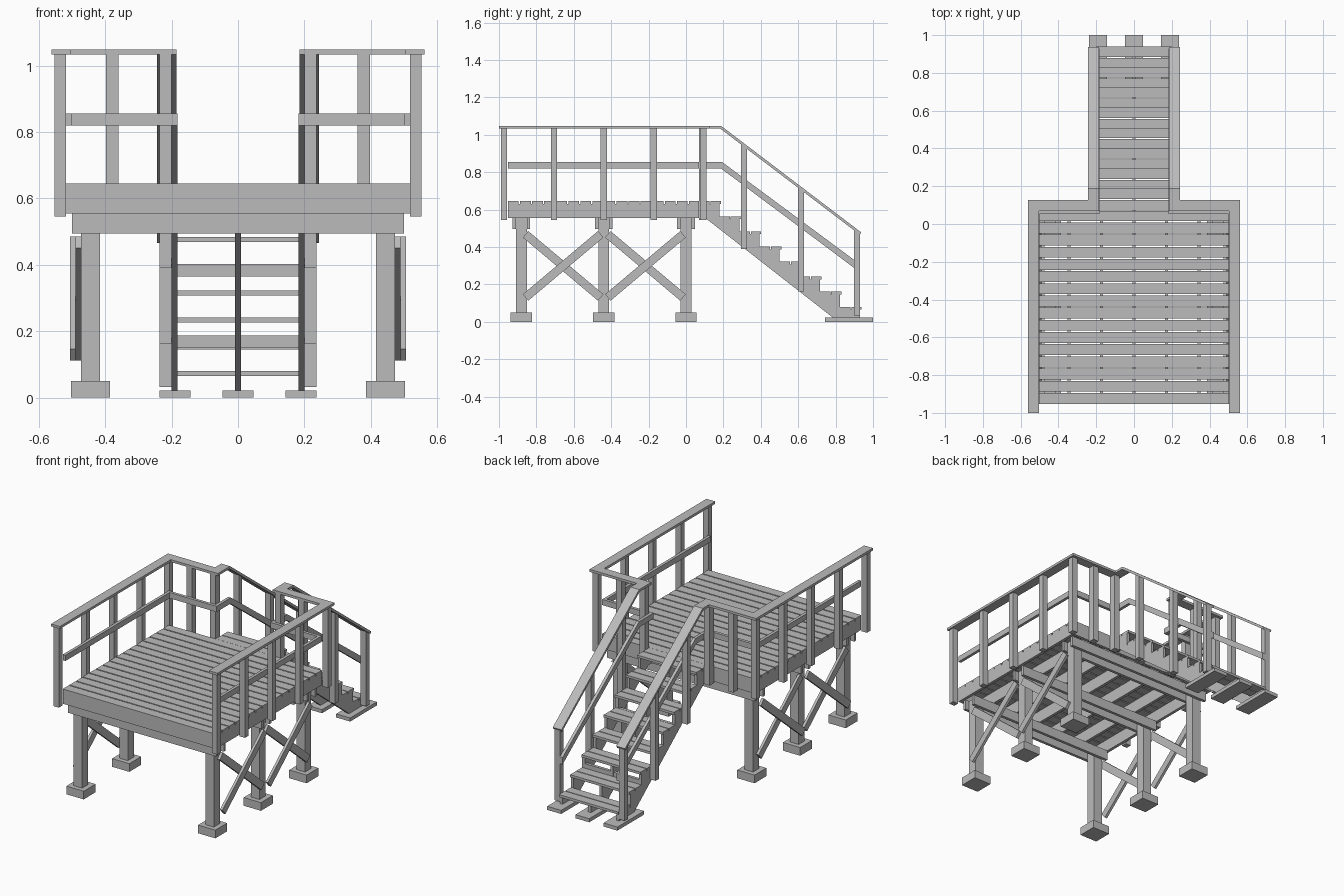
import bpy, bmesh, math

if "Cube" in bpy.data.objects:
    bpy.data.objects.remove(bpy.data.objects["Cube"])

wood = bpy.data.materials.new("grey timber")
wood.diffuse_color = (0.5, 0.5, 0.5, 1)
wood.use_nodes = True
wood.node_tree.nodes["Principled BSDF"].inputs["Base Color"].default_value = wood.diffuse_color


def finish(name, bm):
    bmesh.ops.recalc_face_normals(bm, faces=bm.faces)
    me = bpy.data.meshes.new(name)
    bm.to_mesh(me)
    bm.free()
    me.materials.append(wood)
    ob = bpy.data.objects.new(name, me)
    bpy.context.collection.objects.link(ob)
    return ob


def box(name, x0, x1, y0, y1, z0, z1):
    bm = bmesh.new()
    bmesh.ops.create_cube(bm, size=1)
    for v in bm.verts:
        v.co = (x0 if v.co.x < 0 else x1, y0 if v.co.y < 0 else y1, z0 if v.co.z < 0 else z1)
    return finish(name, bm)


def profile(name, pts, x0, x1):
    """Extrude a side-view (y, z) outline from x0 to x1."""
    bm = bmesh.new()
    f = bm.faces.new([bm.verts.new((x0, y, z)) for y, z in pts])
    r = bmesh.ops.extrude_face_region(bm, geom=[f])
    for g in r["geom"]:
        if isinstance(g, bmesh.types.BMVert):
            g.co.x = x1
    return finish(name, bm)


def both(fn, name, x0, x1, *args):
    """Build a part on the right and its mirror image on the left."""
    if fn is box:
        box(name + "_right", x0, x1, *args)
        box(name + "_left", -x1, -x0, *args)
    else:
        profile(name + "_right", args[0], x0, x1)
        profile(name + "_left", args[0], -x1, -x0)


def strip(a, b, w):
    """Rectangle outline of width w around the line a-b."""
    dy, dz = b[0] - a[0], b[1] - a[1]
    l = math.hypot(dy, dz)
    ny, nz = -dz / l * w / 2, dy / l * w / 2
    return [(a[0] + ny, a[1] + nz), (b[0] + ny, b[1] + nz),
            (b[0] - ny, b[1] - nz), (a[0] - ny, a[1] - nz)]


DECK, T = 0.645, 0.015          # deck surface height, board thickness
FRONT, BACK, HALF = -0.952, 0.07, 0.517
rows = [-0.88, -0.44, 0.0]

# Footings, support posts and paired beams
for y in rows:
    both(box, "footing", 0.386, 0.503, y - 0.057, y + 0.057, 0, 0.05)
    both(box, "support_post", 0.416, 0.473, y - 0.029, y + 0.029, 0.05, 0.555)
    for s in (-1, 1):
        a, b = sorted((y + s * 0.029, y + s * 0.047))
        box("beam", -0.5, 0.5, a, b, 0.495, 0.555)

# Diagonal cross braces in two layers on each side
for y0, y1 in zip(rows, rows[1:]):
    a, b = y0 + 0.022, y1 - 0.016
    both(profile, "brace_inner", 0.473, 0.489, strip((a, 0.468), (b, 0.13), 0.045))
    both(profile, "brace_outer", 0.489, 0.505, strip((a, 0.13), (b, 0.468), 0.045))

# Rim boards and joists
box("front_rim", -HALF, HALF, FRONT, FRONT + 0.018, 0.555, DECK - T)
box("back_rim", -HALF, HALF, BACK - 0.018, BACK, 0.555, DECK - T)
both(box, "side_rim", HALF - 0.018, HALF, FRONT + 0.018, BACK - 0.018, 0.555, DECK - T)
for i in range(-2, 3):
    box("joist", i * 0.172 - 0.009, i * 0.172 + 0.009, FRONT + 0.018, BACK - 0.018, 0.555, DECK - T)

# Deck boards
for i in range(16):
    y = FRONT + i * 0.0645
    box("deck_board", -HALF, HALF, y, min(y + 0.0575, BACK), DECK - T, DECK)

# Stairs: landing plus seven treads of two boards
RISE, RUN, Y0 = 0.0807, 0.1075, 0.187
outline = [(BACK, 0.555), (BACK, DECK - T)]
for k in range(8):
    z, end = DECK - k * RISE, Y0 + k * RUN
    start = end - 0.116
    for j in range(2):
        a = start + j * 0.0605
        box("tread_board", -0.2, 0.2, a, a + 0.0555, z - T, z)
    outline += [(end - 0.009, z - T), (end - 0.009, z - RISE - T if k < 7 else 0.022)]
outline += [(0.786, 0.022), (0.103, 0.555)]
both(profile, "stringer", 0.182, 0.2, outline)
profile("middle_stringer", outline, -0.009, 0.009)
for y, z in ((0.372, 0.365), (0.695, 0.15)):
    box("stair_blocking", -0.182, 0.182, y, y + 0.018, z, z + 0.037)
for x in (-0.19, 0, 0.19):
    box("stair_pad", x - 0.047, x + 0.047, 0.743, 1.0, 0, 0.022)

# Railing posts
for y in (-0.973, -0.706, -0.439, -0.173, 0.093):
    both(box, "rail_post", HALF, 0.553, y - 0.017, y + 0.017, 0.545, 1.033)
for x in (0.36, 0.2):
    both(box, "back_rail_post", x, x + 0.037, 0.076 - 0.006, 0.11, 0.545, 1.033)


def cap_z(y):
    return 1.048 - max(0, y - Y0) * 0.76


for y, z in ((0.31, 0.39), (0.615, 0.163), (0.914, 0.033)):
    a, b = y - 0.016, y + 0.016
    both(profile, "stair_post", 0.2, 0.237,
         [(a, z), (b, z), (b, cap_z(b) - 0.016), (a, cap_z(a) - 0.016)])

# Middle rails
both(box, "side_mid_rail", HALF - 0.018, HALF, FRONT, BACK, 0.82, 0.855)
both(box, "back_mid_rail", 0.182, HALF - 0.018, BACK - 0.018, BACK, 0.82, 0.855)
both(profile, "stair_mid_rail", 0.182, 0.2,
     [(BACK, 0.82), (BACK, 0.855), (Y0 + 0.005, 0.855), (0.93, 0.308), (0.93, 0.265), (Y0, 0.82)])

# Cap rails
both(box, "side_cap", 0.503, 0.562, -1.0, 0.127, 1.033, 1.048)
both(box, "back_cap", 0.185, 0.503, BACK, 0.127, 1.033, 1.048)
both(profile, "stair_cap", 0.185, 0.244,
     [(0.127, 1.033), (0.127, 1.048), (Y0, 1.048), (0.937, cap_z(0.937)),
      (0.93, cap_z(0.93) - 0.018), (Y0 - 0.004, 1.033)])
